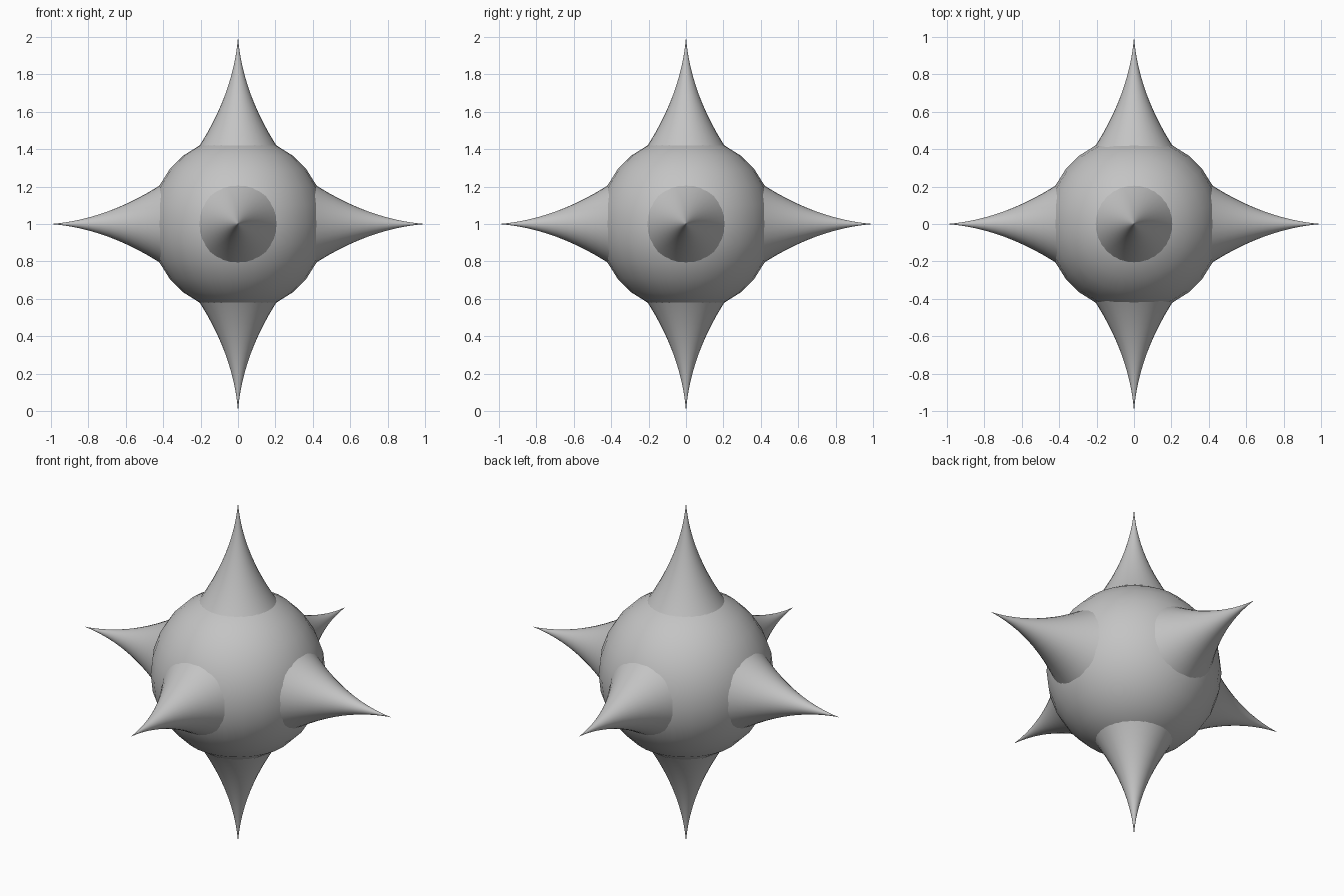
import bpy
import math
from mathutils import Vector

cube = bpy.data.objects.get("Cube")
if cube:
    bpy.data.objects.remove(cube, do_unlink=True)

CENTRE = Vector((0, 0, 1))
RADIUS = 0.468

grey = bpy.data.materials.new("plain grey")
grey.use_nodes = True
colour = (0.55, 0.55, 0.55, 1)
grey.diffuse_color = colour
grey.node_tree.nodes["Principled BSDF"].inputs["Base Color"].default_value = colour

# Round core
bpy.ops.mesh.primitive_uv_sphere_add(segments=28, ring_count=14, radius=RADIUS, location=CENTRE)
core = bpy.context.object
core.name = "core_ball"
core.data.materials.append(grey)
bpy.ops.object.shade_smooth_by_angle(angle=math.radians(40))


def spike(name, direction, sides=32, steps=12, length=0.62):
    """Concave cone whose tip is one unit from the centre."""
    verts, faces = [], []
    for i in range(steps):
        t = length * (1 - i / steps)            # distance from the tip
        r = 0.075 * t + 0.48 * t * t
        for k in range(sides):
            a = math.tau * k / sides
            verts.append((r * math.cos(a), r * math.sin(a), 1 - t))
    verts.append((0, 0, 1))
    tip = len(verts) - 1
    for i in range(steps):
        for k in range(sides):
            a, b = i * sides + k, i * sides + (k + 1) % sides
            if i < steps - 1:
                faces.append((a, b, b + sides, a + sides))
            else:
                faces.append((a, b, tip))
    faces.append(tuple(reversed(range(sides))))
    mesh = bpy.data.meshes.new(name)
    mesh.from_pydata(verts, [], faces)
    mesh.materials.append(grey)
    obj = bpy.data.objects.new(name, mesh)
    bpy.context.collection.objects.link(obj)
    obj.location = CENTRE
    obj.rotation_euler = Vector(direction).to_track_quat("Z", "Y").to_euler()
    bpy.ops.object.select_all(action="DESELECT")
    obj.select_set(True)
    bpy.context.view_layer.objects.active = obj
    bpy.ops.object.shade_smooth_by_angle(angle=math.radians(40))


# Six spikes, one along each axis direction
for name, direction in {
    "left_spike": (1, 0, 0), "right_spike": (-1, 0, 0),
    "back_spike": (0, 1, 0), "front_spike": (0, -1, 0),
    "top_spike": (0, 0, 1), "bottom_spike": (0, 0, -1),
}.items():
    spike(name, direction)
